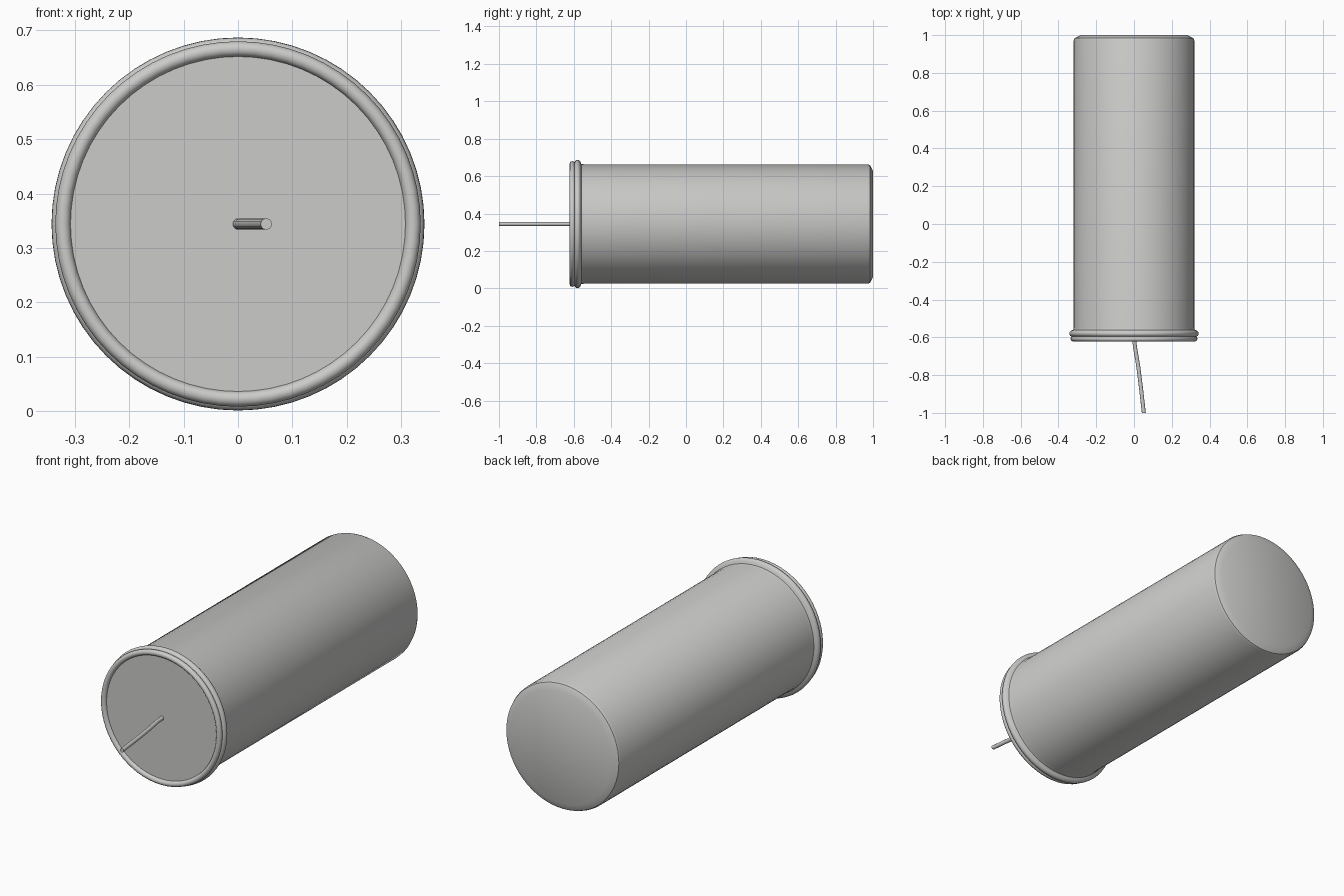
import bpy, bmesh, math
from mathutils import Matrix, Vector

if "Cube" in bpy.data.objects:
    bpy.data.objects.remove(bpy.data.objects["Cube"], do_unlink=True)

AXIS_Z = 0.344
SEGMENTS = 64

metal = bpy.data.materials.new("grey metal")
metal.use_nodes = True
metal.diffuse_color = (0.6, 0.6, 0.59, 1)
metal.node_tree.nodes["Principled BSDF"].inputs["Base Color"].default_value = metal.diffuse_color


def finish(obj):
    """Give the part its colour and smooth shading with sharp edges kept."""
    obj.data.materials.append(metal)
    bpy.ops.object.select_all(action="DESELECT")
    obj.select_set(True)
    bpy.context.view_layer.objects.active = obj
    bpy.ops.object.shade_smooth_by_angle(angle=math.radians(35))


def lathe(name, profile):
    """Turn (radius, y) points around the lengthwise axis."""
    bm = bmesh.new()
    verts = [bm.verts.new((r, y, AXIS_Z)) for r, y in profile]
    edges = [bm.edges.new(pair) for pair in zip(verts, verts[1:])]
    bmesh.ops.spin(bm, geom=verts + edges, cent=(0, 0, AXIS_Z), axis=(0, 1, 0),
                   angle=math.tau, steps=SEGMENTS, use_merge=True)
    bmesh.ops.remove_doubles(bm, verts=bm.verts, dist=0.0001)
    bmesh.ops.recalc_face_normals(bm, faces=bm.faces)
    mesh = bpy.data.meshes.new(name)
    bm.to_mesh(mesh)
    bm.free()
    obj = bpy.data.objects.new(name, mesh)
    bpy.context.collection.objects.link(obj)
    finish(obj)


def bead(y, radius, half_width, depth, start, end, steps):
    """Rounded bulge of a rim profile."""
    return [(radius + depth * math.sin(a), y - half_width * math.cos(a))
            for a in (math.radians(start + (end - start) * i / steps) for i in range(steps + 1))]


# Can: recessed lid, two rolled beads, straight wall and bevelled base
front_bead = bead(-0.608, 0.322, 0.014, 0.014, -90, 150, 8)
rear_bead = bead(-0.58, 0.327, 0.016, 0.016, 25, 160, 6)
lathe("can", [(0, -0.608)] + front_bead + rear_bead + [
    (0.322, -0.56), (0.319, -0.545), (0.319, 0.972),
    (0.314, 0.984), (0.282, 1.0), (0, 1.0)])

# Lead wire: a gently bent rod
bm = bmesh.new()
sides, radius = 12, 0.0105
path = [Vector((x, y, AXIS_Z)) for x, y in
        ((0, -0.6), (0.005, -0.65), (0.022, -0.75), (0.036, -0.86), (0.052, -1.0))]
rings = []
for p in path:
    rings.append([bm.verts.new(p + Vector((math.cos(a), 0, math.sin(a))) * radius)
                  for a in (math.tau * i / sides for i in range(sides))])
for a, b in zip(rings, rings[1:]):
    for i in range(sides):
        j = (i + 1) % sides
        bm.faces.new((a[i], a[j], b[j], b[i]))
bm.faces.new(rings[0])
bm.faces.new(rings[-1])
bmesh.ops.recalc_face_normals(bm, faces=bm.faces)
wire_mesh = bpy.data.meshes.new("lead_wire")
bm.to_mesh(wire_mesh)
bm.free()
wire = bpy.data.objects.new("lead_wire", wire_mesh)
bpy.context.collection.objects.link(wire)
finish(wire)
